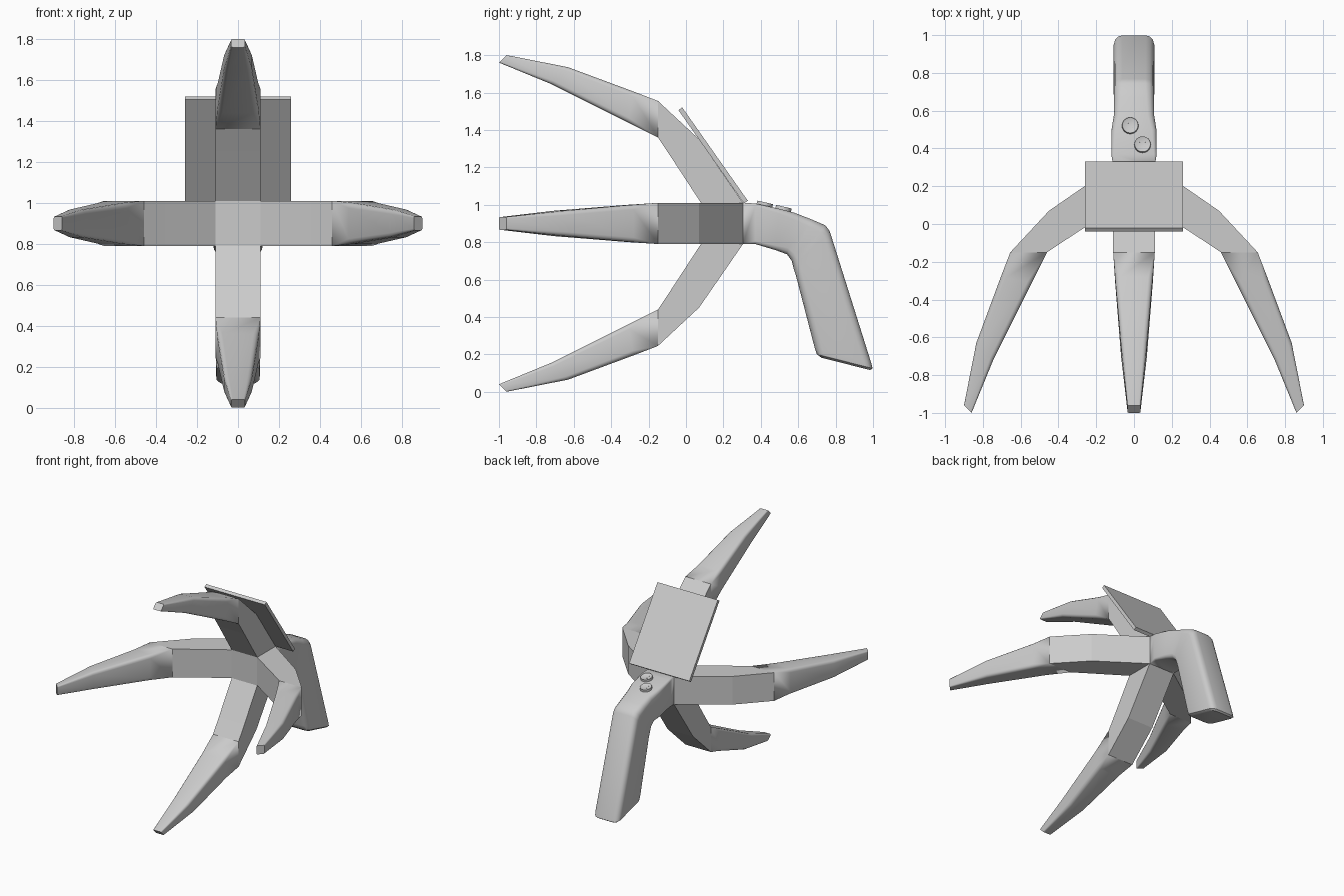
import bpy, bmesh, math
from mathutils import Vector, Matrix

if "Cube" in bpy.data.objects:
    bpy.data.objects.remove(bpy.data.objects["Cube"])

grey = bpy.data.materials.new("light grey")
grey.diffuse_color = (0.6, 0.6, 0.6, 1)
grey.use_nodes = True
grey.node_tree.nodes["Principled BSDF"].inputs["Base Color"].default_value = grey.diffuse_color
MID = 0.9  # height of the hub centre


def finish(bm, name, smooth=True):
    bmesh.ops.remove_doubles(bm, verts=bm.verts, dist=1e-4)
    bmesh.ops.dissolve_degenerate(bm, edges=bm.edges, dist=1e-5)
    bmesh.ops.recalc_face_normals(bm, faces=bm.faces)
    me = bpy.data.meshes.new(name)
    bm.to_mesh(me)
    bm.free()
    ob = bpy.data.objects.new(name, me)
    bpy.context.collection.objects.link(ob)
    me.materials.append(grey)
    if smooth:
        bpy.ops.object.select_all(action='DESELECT')
        ob.select_set(True)
        bpy.context.view_layer.objects.active = ob
        bpy.ops.object.shade_smooth_by_angle(angle=math.radians(40))
    return ob


def loft(stations, wide):
    """Rounded-rectangle rings between (outer, inner, half width, radius) stations."""
    bm = bmesh.new()
    rings = []
    for outer, inner, w, r in stations:
        c, u = (outer + inner) / 2, (outer - inner).normalized()
        h = (outer - inner).length / 2
        ring = []
        for k, (sx, sy) in enumerate([(1, 1), (-1, 1), (-1, -1), (1, -1)]):
            for j in range(4):
                a = math.radians(90 * k + 30 * j)
                x = sx * (w - r) + r * math.cos(a)
                y = sy * (h - r) + r * math.sin(a)
                ring.append(bm.verts.new(c + wide * x + u * y))
        rings.append(ring)
    for a, b in zip(rings, rings[1:]):
        for i in range(16):
            j = (i + 1) % 16
            bm.faces.new((a[i], a[j], b[j], b[i]))
    bm.faces.new(rings[0])
    bm.faces.new(rings[-1])
    return bm


def box(lo, hi):
    bm = bmesh.new()
    bmesh.ops.create_cube(bm, size=1)
    lo, hi = Vector(lo), Vector(hi)
    for v in bm.verts:
        v.co = (lo + hi) / 2 + v.co * (hi - lo)
    return bm


# Four curved prongs: (outer y, outer radius, inner y, inner radius, half width, rounding)
PRONG = [(0.305, 0.11, 0.08, 0.11, 0.11, 0),
         (0.07, 0.45, -0.08, 0.355, 0.11, 0),
         (-0.15, 0.655, -0.15, 0.46, 0.11, 0),
         (-0.28, 0.705, -0.31, 0.54, 0.1, 0.025),
         (-0.63, 0.835, -0.72, 0.745, 0.068, 0.022),
         (-0.96, 0.9, -1.0, 0.86, 0.034, 0.008)]
for name, ang in [("top", 0), ("right", 90), ("bottom", 180), ("left", 270)]:
    a = math.radians(ang)
    d = Vector((math.sin(a), 0, math.cos(a)))
    wide = Vector((math.cos(a), 0, -math.sin(a)))
    base = Vector((0, 0, MID))
    st = [(base + d * r1 + Vector((0, y1, 0)), base + d * r2 + Vector((0, y2, 0)), w, r)
          for y1, r1, y2, r2, w, r in PRONG]
    ob = finish(loft(st, wide), name + "_prong")
    # the square root section stays flat shaded
    for p in ob.data.polygons:
        if min(ob.data.vertices[i].co.y for i in p.vertices) > -0.151:
            p.use_smooth = False

# Hub block
finish(box((-0.11, 0.08, MID - 0.11), (0.11, 0.305, MID + 0.11)), "hub", False)

# Tilted rear plate lying on the top prong
bm = box((-0.26, 0, 0), (0.26, 0.025, 0.61))
p0, p1 = Vector((0, 0.31, 1.007)), Vector((0, -0.04, 1.505))
up = (p1 - p0).normalized()
out = Vector((0, up.z, -up.y))
for v in bm.verts:
    x, y, z = v.co
    v.co = p0 + up * z + out * y + Vector((x, 0, 0))
finish(bm, "sight_plate", False)

# Pistol-style handle: (top y, z, bottom y, z, half width, rounding)
GRIP = [(0.305, 1.01, 0.305, 0.79, 0.11, 0),
        (0.37, 1.007, 0.37, 0.79, 0.12, 0.015),
        (0.50, 0.978, 0.48, 0.757, 0.119, 0.025),
        (0.58, 0.957, 0.54, 0.735, 0.107, 0.035),
        (0.67, 0.922, 0.565, 0.70, 0.106, 0.04),
        (0.745, 0.89, 0.575, 0.66, 0.106, 0.045),
        (0.768, 0.86, 0.588, 0.62, 0.106, 0.045),
        (0.99, 0.155, 0.688, 0.235, 0.108, 0.045),
        (0.998, 0.125, 0.70, 0.2, 0.104, 0.04),
        (0.985, 0.116, 0.725, 0.182, 0.09, 0.03)]
st = [(Vector((0, a, b)), Vector((0, c, d)), w, r) for a, b, c, d, w, r in GRIP]
finish(loft(st, Vector((1, 0, 0))), "handle")

# Two round buttons with a sunken face and four small pips
tilt = Matrix.Rotation(math.radians(-13), 4, 'X')
for i, (x, y, z) in enumerate([(-0.02, 0.52, 0.975), (0.045, 0.42, 0.998)]):
    bm = bmesh.new()
    bmesh.ops.create_cone(bm, cap_ends=True, segments=32, radius1=0.045, radius2=0.042, depth=0.03)
    top = max(bm.faces, key=lambda f: f.calc_center_median().z)
    bmesh.ops.inset_region(bm, faces=[top], thickness=0.006)
    bmesh.ops.translate(bm, verts=top.verts, vec=(0, 0, -0.004))
    for k in range(4):
        a = math.radians(45 + 90 * k)
        pos = Matrix.Translation((0.018 * math.cos(a), 0.018 * math.sin(a), 0.011))
        bmesh.ops.create_cone(bm, cap_ends=True, segments=8, radius1=0.003,
                              radius2=0.003, depth=0.004, matrix=pos)
    bmesh.ops.transform(bm, matrix=Matrix.Translation((x, y, z)) @ tilt, verts=bm.verts)
    finish(bm, "button_%d" % (i + 1))
